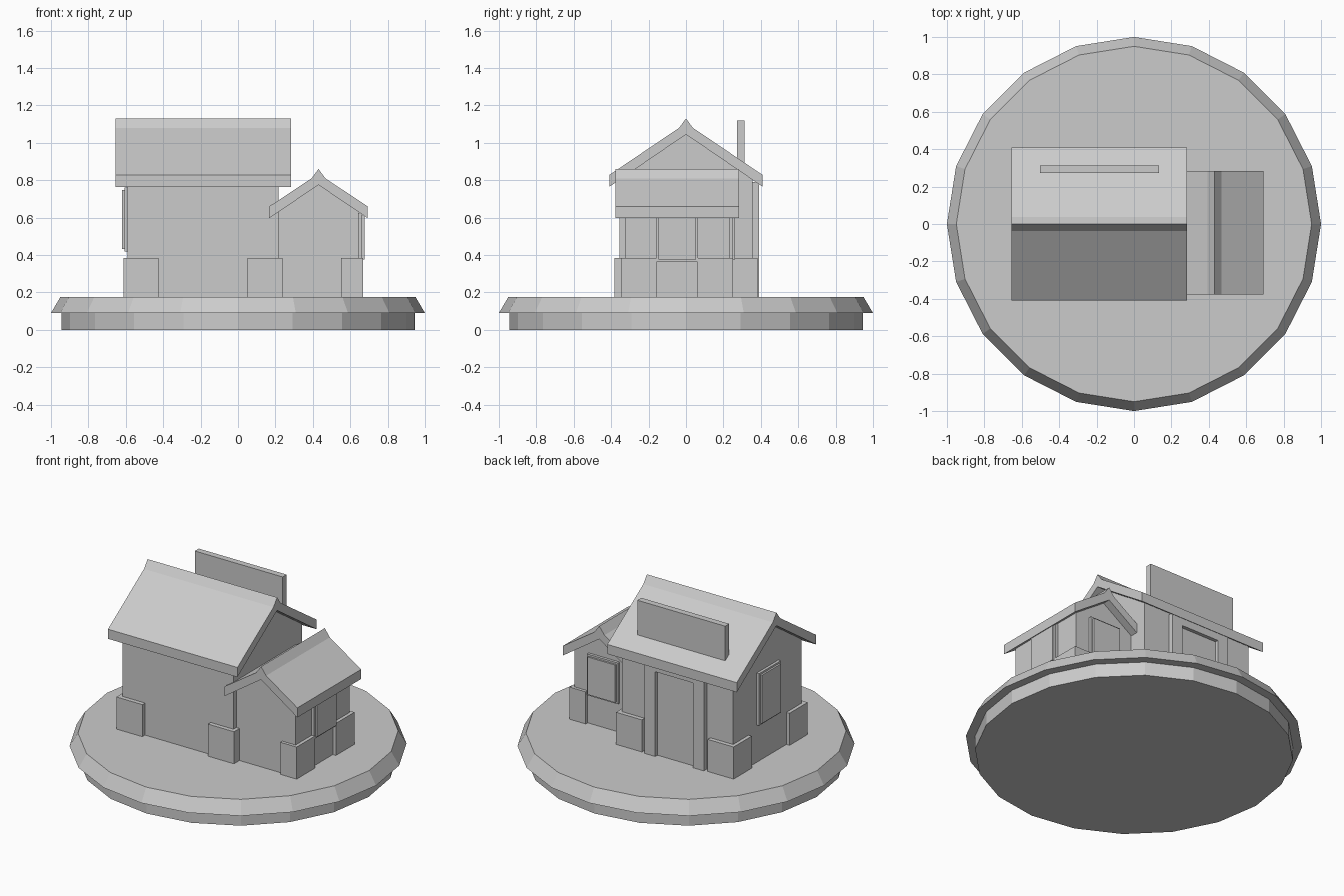
import bpy, bmesh
from math import cos, sin, pi
from mathutils import Vector

if "Cube" in bpy.data.objects:
    bpy.data.objects.remove(bpy.data.objects["Cube"])

GROUND = 0.175


def make(name, bm):
    bmesh.ops.recalc_face_normals(bm, faces=bm.faces[:])
    me = bpy.data.meshes.new(name)
    bm.to_mesh(me)
    bm.free()
    ob = bpy.data.objects.new(name, me)
    bpy.context.collection.objects.link(ob)
    return ob


def box(name, x0, x1, y0, y1, z0, z1):
    bm = bmesh.new()
    bmesh.ops.create_cube(bm, size=1)
    for v in bm.verts:
        v.co = ((x0 + x1) / 2 + v.co.x * (x1 - x0),
                (y0 + y1) / 2 + v.co.y * (y1 - y0),
                (z0 + z1) / 2 + v.co.z * (z1 - z0))
    return make(name, bm)


def extrude(name, pts, axis, a, b):
    """Extrude a (horizontal, z) profile along x or y from a to b."""
    bm = bmesh.new()
    at = (lambda u, z: (a, u, z)) if axis == 'x' else (lambda u, z: (u, a, z))
    face = bm.faces.new([bm.verts.new(at(u, z)) for u, z in pts])
    new = bmesh.ops.extrude_face_region(bm, geom=[face])['geom']
    move = Vector((b - a, 0, 0) if axis == 'x' else (0, b - a, 0))
    bmesh.ops.translate(bm, vec=move, verts=[g for g in new if isinstance(g, bmesh.types.BMVert)])
    return make(name, bm)


def roof(name, axis, a, b, mid, half, eave, under, top, peak):
    """Gable roof slab with a raised ridge cap."""
    cap = top - 0.05
    right = [(half, eave), (half, eave + 0.063), (0.037, cap)]
    pts = [(0, under)] + right + [(0, peak)] + [(-u, z) for u, z in reversed(right)]
    return extrude(name, [(mid + u, z) for u, z in pts], axis, a, b)


def disc(name, rings):
    """20-sided solid from (radius, z) rings."""
    bm = bmesh.new()
    n = 20
    loops = [[bm.verts.new((r * cos(2 * pi * i / n), r * sin(2 * pi * i / n), z))
              for i in range(n)] for r, z in rings]
    for lo, hi in zip(loops, loops[1:]):
        for i in range(n):
            j = (i + 1) % n
            bm.faces.new((lo[i], lo[j], hi[j], hi[i]))
    bm.faces.new(loops[0])
    bm.faces.new(loops[-1])
    return make(name, bm)


def window(name, axis, wall, sign, mid, z0, z1):
    """Stepped window: wide frame with a slightly smaller raised pane."""
    for part, depth, inset in (("frame", 0.018, 0), ("pane", 0.03, 0.012)):
        d = sorted((wall - sign * 0.02, wall + sign * depth))
        w = (mid - 0.112 + inset, mid + 0.112 - inset)
        xy = (*d, *w) if axis == 'x' else (*w, *d)
        box(f"{name}_{part}", *xy, z0 + inset, z1 - inset)


# Round base
disc("base_foot", [(0.945, 0), (0.945, 0.09)])
disc("base_plate", [(1.0, 0.09), (0.95, GROUND)])

# Main house
MX, MH, MW = -0.187, 0.403, 0.355
extrude("main_walls", [(-MW, GROUND), (MW, GROUND), (MW, 0.803), (0, 1.045), (-MW, 0.803)],
        'x', MX - MH, MX + MH)
roof("main_roof", 'x', -0.655, 0.283, 0, 0.41, 0.765, 1.045, 1.13, 1.13)

# Annex
AX, AH, AY, AW = 0.43, 0.215, -0.047, 0.279
extrude("annex_walls", [(AX - AH, GROUND), (AX + AH, GROUND), (AX + AH, 0.63),
                        (AX, 0.775), (AX - AH, 0.63)], 'y', AY - AW, AY + AW)
roof("annex_roof", 'y', -0.376, 0.283, AX, 0.263, 0.597, 0.775, 0.86, 0.86)

# Stone corner blocks
for sy, side in ((-1, "front"), (1, "back")):
    for sx, hand in ((-1, "left"), (1, "right")):
        x = sorted((MX + sx * 0.238, MX + sx * 0.426))
        y = sorted((sy * 0.195, sy * 0.383))
        box(f"main_corner_{side}_{hand}", *x, *y, GROUND, 0.385)
    y = sorted((AY + sy * 0.107, AY + sy * 0.299))
    box(f"annex_corner_{side}", 0.55, 0.667, *y, GROUND, 0.385)

# Back doorway: surround with a recessed door
D, F = 0.137, 0.215
extrude_y = (0.34, 0.39)
box("door_post_left", MX - F, MX - D, *extrude_y, GROUND, 0.79)
box("door_post_right", MX + D, MX + F, *extrude_y, GROUND, 0.79)
box("door_lintel", MX - D, MX + D, *extrude_y, 0.73, 0.79)
box("door", MX - D, MX + D, 0.34, 0.367, GROUND, 0.73)

# Windows
window("main_window", 'x', MX - MH, -1, 0.0, 0.42, 0.76)
window("annex_side_window", 'x', AX + AH, 1, AY, 0.365, 0.625)
window("annex_back_window", 'y', AY + AW, 1, AX, 0.365, 0.635)

# Upright board on the rear roof slope
box("roof_board", -0.503, 0.133, 0.272, 0.313, 0.87, 1.12)
